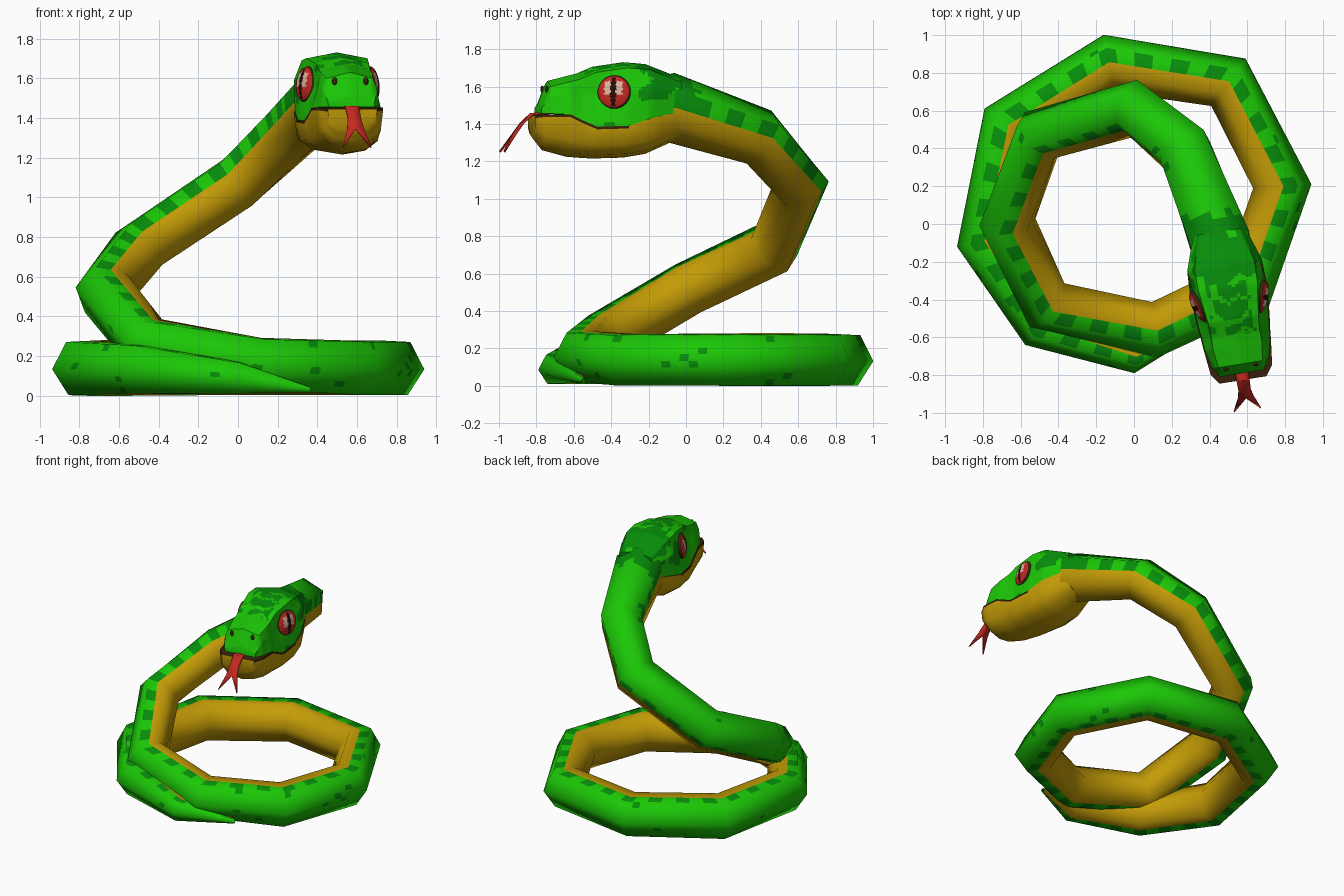
import bpy, bmesh, math, random
from mathutils import Vector, Matrix, noise

if "Cube" in bpy.data.objects:
    bpy.data.objects.remove(bpy.data.objects["Cube"])

random.seed(4)


def material(name, col):
    m = bpy.data.materials.new(name)
    m.diffuse_color = (*col, 1)
    m.use_nodes = True
    m.node_tree.nodes["Principled BSDF"].inputs["Base Color"].default_value = m.diffuse_color
    return m


MATS = [material("light green", (0.011, 0.57, 0.002)),
        material("dark green", (0.002, 0.27, 0.003)),
        material("belly yellow", (0.55, 0.33, 0.002)),
        material("tongue red", (0.57, 0.022, 0.016)),
        material("mouth brown", (0.045, 0.015, 0.004)),
        material("eye highlight", (0.70, 0.46, 0.34)),
        material("pupil black", (0.015, 0.004, 0.003))]
LIGHT, DARK, BELLY, RED, BROWN, PALE, BLACK = range(7)


def finish(name, bm, angle=50, matrix=None):
    bmesh.ops.recalc_face_normals(bm, faces=bm.faces)
    me = bpy.data.meshes.new(name)
    bm.to_mesh(me)
    bm.free()
    for m in MATS:
        me.materials.append(m)
    ob = bpy.data.objects.new(name, me)
    bpy.context.collection.objects.link(ob)
    if matrix:
        ob.matrix_world = matrix
    bpy.ops.object.select_all(action='DESELECT')
    bpy.context.view_layer.objects.active = ob
    ob.select_set(True)
    bpy.ops.object.shade_smooth_by_angle(angle=math.radians(angle))
    return ob


def loft(rings, counts, nv, rule):
    """Skin rings, splitting each span so the rule can colour small faces."""
    def split(r):
        return [r[i].lerp(r[(i + 1) % len(r)], k / nv) for i in range(len(r)) for k in range(nv)]
    rings = [split(r) for r in rings]
    rows = []
    for a, b, n in zip(rings, rings[1:], counts):
        rows += [[p.lerp(q, k / n) for p, q in zip(a, b)] for k in range(n)]
    rows.append(rings[-1])
    bm = bmesh.new()
    vs = [[bm.verts.new(p) for p in row] for row in rows]
    n = len(vs[0])
    for i in range(len(vs) - 1):
        for j in range(n):
            k = (j + 1) % n
            f = bm.faces.new((vs[i][j], vs[i][k], vs[i + 1][k], vs[i + 1][j]))
            f.material_index = rule(f.calc_center_median(), i, j)
    for i, row in ((0, vs[0]), (len(vs) - 2, vs[-1])):
        f = bm.faces.new(row)
        f.material_index = rule(f.calc_center_median(), i, 4)
    return bm, rows


# Body: hexagonal tube along a coil; x, y, z, radius, downward tilt of belly
PATH = [(0.36, -0.55, 0.03, 0.015, -0.1), (0.0, -0.70, 0.09, 0.09, -0.05),
        (-0.49, -0.53, 0.135, 0.14, -0.05), (-0.785, -0.09, 0.14, 0.155, -0.05),
        (-0.66, 0.52, 0.14, 0.16, -0.05), (-0.13, 0.85, 0.14, 0.155, -0.05),
        (0.50, 0.75, 0.14, 0.155, -0.05), (0.785, 0.20, 0.14, 0.155, -0.05),
        (0.60, -0.33, 0.14, 0.155, -0.05), (0.11, -0.56, 0.16, 0.148, -0.05),
        (-0.46, -0.43, 0.26, 0.148, 0), (-0.67, 0.01, 0.52, 0.152, 0.25),
        (-0.50, 0.47, 0.74, 0.152, 0.9), (0.0, 0.61, 1.075, 0.155, 3),
        (0.27, 0.39, 1.33, 0.16, 20), (0.455, -0.09, 1.49, 0.185, 30),
        (0.47, -0.20, 1.49, 0.15, 30)]
SIDES = 24
centres = [Vector(p[:3]) for p in PATH]
rings = []
for i, (x, y, z, r, tilt) in enumerate(PATH):
    c = centres[i]
    t1 = (c - centres[max(i - 1, 0)]).normalized()
    t2 = (centres[min(i + 1, len(PATH) - 1)] - c).normalized()
    t = (t1 + t2).normalized()
    inward = Vector((-t.y, t.x, 0)) if i < 10 else Vector((-x, -y, 0))
    up = Vector((0, 0, 1))
    if i < 10 and inward.dot(Vector((-x, -y, 0))) < 0:
        inward = -inward
    b = inward.normalized() - up * tilt
    b = (b - t * b.dot(t)).normalized()
    s = t.cross(b)
    ring = []
    for k in range(SIDES):
        a = 2 * math.pi * k / SIDES
        rad = r * math.cos(math.pi / 6) / math.cos(a % (math.pi / 3) - math.pi / 6)
        ring.append(c + (s * math.sin(a) - b * math.cos(a)) * rad)
    rings.append(ring)


def body_rule(p, i, j):
    th = 360 * (j + 0.5) / SIDES
    th = min(th, 360 - th)
    if th > 90:
        return BELLY
    if p.y < 0.05 + 0.1 * noise.noise(p * 9) and p.z > 1.4:
        return DARK
    if 60 < th < 90 and i % 4 < 2:
        return DARK
    return DARK if th < 55 and random.random() < 0.018 else LIGHT


counts = [max(2, round((b - a).length / 0.044)) for a, b in zip(centres, centres[1:])]
bm, rows = loft(rings, counts, 1, body_rule)
body = finish("coiled_body", bm, 180)
normals = []
for row in rows:  # rounded shading over the hexagonal tube
    mid = sum(row, Vector()) / len(row)
    normals += [(p - mid).normalized() for p in row]
body.data.normals_split_custom_set_from_vertices(normals)

# Head, built facing -y around its own origin, then turned slightly
HEAD = Matrix.Translation((0.46, -0.1, 0)) @ Matrix.Rotation(0.16, 4, 'Z')
# local y, half width, top, mouth line, chin, narrowing at eye level
SECTIONS = [(0.06, 0.14, 1.65, 1.47, 1.32, 1), (-0.12, 0.20, 1.72, 1.43, 1.24, 1),
            (-0.24, 0.205, 1.73, 1.39, 1.22, 0.92), (-0.41, 0.195, 1.705, 1.385, 1.215, 0.73),
            (-0.49, 0.185, 1.67, 1.42, 1.22, 0.75), (-0.55, 0.18, 1.655, 1.45, 1.225, 0.82)]
UPPER = SECTIONS + [(-0.65, 0.155, 1.63, 1.455, 0, 0.9), (-0.70, 0.12, 1.51, 1.455, 0, 1)]
LOWER = SECTIONS + [(-0.68, 0.165, 0, 1.452, 1.26, 1), (-0.735, 0.125, 0, 1.445, 1.33, 1)]


def mirrored(y, half):
    full = half + [(-x, z) for x, z in half[-2:0:-1]]
    return [Vector((x, y, z)) for x, z in full]


def upper_rule(p, i, j):
    blotch = noise.noise(p * 8)
    if p.z < 1.47 and p.y > -0.55 and abs(p.x) < 0.12:
        return BROWN
    if p.y > -0.19 + 0.1 * blotch and p.z > 1.52 + 0.12 * blotch:
        return DARK if p.z > 1.65 or blotch < 0.2 else LIGHT
    if p.y > -0.52 + 0.15 * blotch and p.z > 1.62:
        return DARK if abs(p.x) < 0.11 + 0.1 * blotch and abs(blotch - 0.2) > 0.08 else LIGHT
    return DARK if blotch > 0.42 and p.y > -0.5 else LIGHT


up_rings = [mirrored(y, [(0, zt), (0.8 * w * (n + 1) / 2, zt - 0.03),
                         (w * n, zm + 0.55 * (zt - zm)), (0.97 * w, zm), (0, zm)])
            for y, w, zt, zm, zb, n in UPPER]
finish("upper_head", loft(up_rings, [9] * 7, 8, upper_rule)[0], 50, HEAD)

# Lower jaw with a thin dark lip; first and last profile spans are the mouth
low_rings = [mirrored(y, [(0, zm), (w, zm), (w, zm - 0.014), (0.93 * w, zm - 0.6 * (zm - zb)),
                          (0.6 * w, zb + 0.02), (0, zb)]) for y, w, zt, zm, zb, n in LOWER]


def jaw_rule(p, i, j):
    lip = j in (0, 9) or (j in (1, 8) and p.y < -0.25)
    return BROWN if lip else BELLY


finish("lower_jaw", loft(low_rings, [3] * 7, 1, jaw_rule)[0], 50, HEAD)

# Eyes and nostrils on both sides
for side, word in ((1, "right"), (-1, "left")):
    bm = bmesh.new()
    bmesh.ops.create_uvsphere(bm, u_segments=40, v_segments=24, radius=1,
                              matrix=Matrix.Rotation(math.pi / 2, 4, 'Y'))
    for f in bm.faces:
        c = f.calc_center_median()
        if math.hypot(c.y, c.z) > 0.93:
            f.material_index = BROWN
        elif abs(c.y) < 0.15 * (1 - c.z * c.z) + 0.03:
            f.material_index = BLACK
        elif abs(c.y) < 0.55 and -0.2 < c.z < 0.62:
            f.material_index = PALE
        else:
            f.material_index = RED
    place = (Matrix.Translation((side * 0.168, -0.315, 1.57)) @ Matrix.Rotation(-side * 0.33, 4, 'Z')
             @ Matrix.Rotation(-side * 0.12, 4, 'Y'))
    finish(word + "_eye", bm, 180, HEAD @ place @ Matrix.Diagonal((0.034, 0.09, 0.09, 1)))

    bm = bmesh.new()
    bmesh.ops.create_uvsphere(bm, u_segments=8, v_segments=6, radius=1)
    for f in bm.faces:
        f.material_index = BROWN
    place = Matrix.Translation((side * 0.08, -0.665, 1.585)) @ Matrix.Diagonal((0.013, 0.01, 0.02, 1))
    finish(word + "_nostril", bm, 180, HEAD @ place)

# Forked tongue: a bent ribbon and two tapering tips
bm = bmesh.new()
rib = [[bm.verts.new((s * w, y, z)) for s in (-1, 0, 1)]
       for y, z, w in ((-0.62, 1.46, 0.035), (-0.735, 1.453, 0.035),
                       (-0.79, 1.40, 0.033), (-0.83, 1.345, 0.042))]
for a, b in zip(rib, rib[1:]):
    for k in (0, 1):
        bm.faces.new((a[k], a[k + 1], b[k + 1], b[k]))
for k, x in ((0, -0.075), (1, 0.07)):
    bm.faces.new((rib[-1][k], rib[-1][k + 1], bm.verts.new((x, -0.895, 1.25))))
for f in bm.faces:
    f.material_index = RED
tongue = finish("forked_tongue", bm, 30, HEAD)
thick = tongue.modifiers.new("thickness", 'SOLIDIFY')
thick.thickness = 0.012
thick.offset = 0
